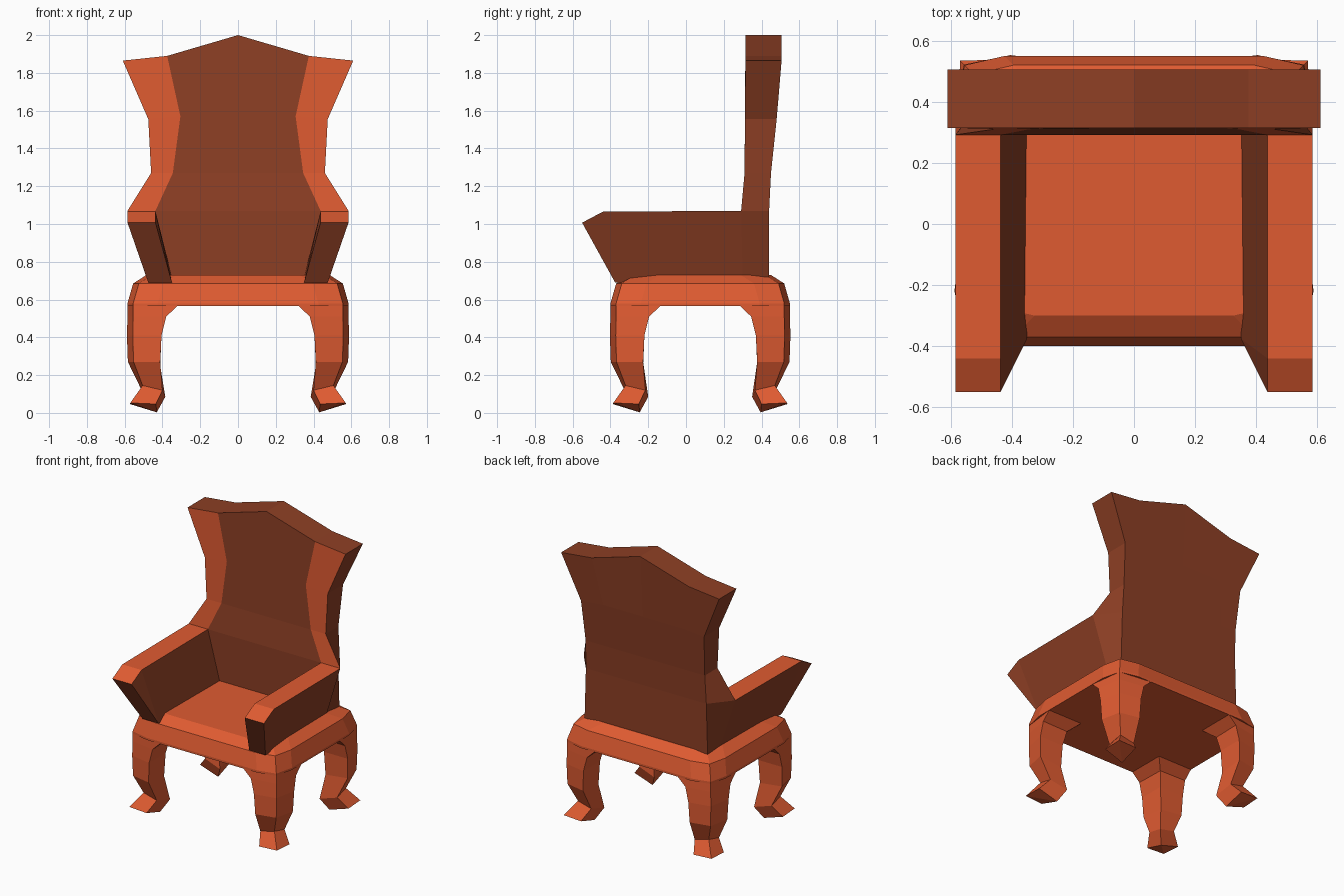
import bpy
import bmesh

if "Cube" in bpy.data.objects:
    bpy.data.objects.remove(bpy.data.objects["Cube"])


def material(name, rgb):
    m = bpy.data.materials.new(name)
    m.diffuse_color = (*rgb, 1.0)
    m.use_nodes = True
    m.node_tree.nodes["Principled BSDF"].inputs["Base Color"].default_value = m.diffuse_color
    return m


ORANGE = material("orange wood", (0.74, 0.105, 0.031))
BROWN = material("brown leather", (0.27, 0.050, 0.018))


def make(name, verts, faces, mats, rule=None):
    """Flat-shaded mesh object; rule(face) picks the material index."""
    mesh = bpy.data.meshes.new(name)
    mesh.from_pydata(verts, [], faces)
    for m in mats:
        mesh.materials.append(m)
    bm = bmesh.new()
    bm.from_mesh(mesh)
    bmesh.ops.recalc_face_normals(bm, faces=bm.faces)
    bm.normal_update()
    if rule:
        for f in bm.faces:
            f.material_index = rule(f)
    bm.to_mesh(mesh)
    bm.free()
    ob = bpy.data.objects.new(name, mesh)
    bpy.context.collection.objects.link(ob)
    return ob


def loft(rings):
    """Vertices and side faces joining equal-length closed rings."""
    n = len(rings[0])
    verts = [p for r in rings for p in r]
    faces = [(k * n + i, k * n + (i + 1) % n, (k + 1) * n + (i + 1) % n, (k + 1) * n + i)
             for k in range(len(rings) - 1) for i in range(n)]
    return verts, faces


CY = 0.075             # middle of the base in y
HX, HY = 0.585, 0.475  # half sizes of the base


# Seat frame: softened rectangle with splayed corners, bevelled towards the top
def frame_ring(hx, hy, z):
    corner = [(hx - 0.16, hy), (hx - 0.03, hy - 0.03), (hx, hy - 0.16)]
    pts = []
    for sx, sy in ((1, 1), (1, -1), (-1, -1), (-1, 1)):
        c = corner if sx * sy > 0 else corner[::-1]
        pts += [(sx * x, CY + sy * y, z) for x, y in c]
    return pts


rings = [frame_ring(HX - d, HY - d, z)
         for d, z in ((0, 0.565), (0, 0.58), (0.03, 0.685), (0.10, 0.73))]
v, f = loft(rings)
f += [tuple(range(12)), tuple(range(36, 48))]
make("seat_frame", v, f, [ORANGE])

# Cabriole legs: (side inset, side depth, side z, corner inset, corner z, inner inset, inner z)
LEG = [
    (0.265, 0.000, 0.567, 0.03, 0.567, 0.265, 0.567),
    (0.205, 0.000, 0.510, 0.03, 0.510, 0.200, 0.510),
    (0.180, -0.003, 0.410, 0.028, 0.410, 0.180, 0.410),
    (0.173, 0.002, 0.270, 0.032, 0.270, 0.173, 0.250),
    (0.185, 0.075, 0.120, 0.08, 0.145, 0.200, 0.085),
    (0.150, 0.012, 0.047, 0.015, 0.053, 0.155, 0.003),
]


def leg(name, sx, sy):
    def place(u, w, z):
        return (sx * (HX - u), CY + sy * (HY - w), z)
    rs = [[place(a, b, za), place(c, c, zc), place(b, a, za), place(d, d, zd)]
          for a, b, za, c, zc, d, zd in LEG]
    verts, faces = loft(rs)
    n = len(verts)
    # toe end, folded along the diagonal
    faces += [(n - 4, n - 3, n - 1), (n - 3, n - 2, n - 1)]
    make(name, verts, faces, [ORANGE])


for side, sx in (("right", 1), ("left", -1)):
    leg("front_leg_" + side, sx, -1)
    leg("back_leg_" + side, sx, 1)

# Backrest: (outer x, outer z, inner x, inner z, middle z, front y, back y, back outer x)
BACK = [
    (0.475, 0.72, 0.350, 0.72, 0.72, 0.300, 0.440, 0.475),
    (0.585, 1.07, 0.437, 1.07, 1.07, 0.292, 0.440, 0.465),
    (0.460, 1.27, 0.345, 1.27, 1.27, 0.310, 0.450, 0.460),
    (0.475, 1.555, 0.305, 1.57, 1.57, 0.312, 0.480, 0.475),
    (0.610, 1.865, 0.375, 1.89, 2.00, 0.315, 0.506, 0.610),
]


def back_ring(xo, zo, xi, zi, zm, yf, yb, xb):
    def row(o, y):
        i = min(xi, o - 0.05)
        return [(-o, y, zo), (-i, y, zi), (0, y, zm), (i, y, zi), (o, y, zo)]
    return row(xo, yf) + row(xb, yb)[::-1]


v, f = loft([back_ring(*r) for r in BACK])
for base in (0, 40):  # bottom and crest
    f += [(base + i, base + i + 1, base + 8 - i, base + 9 - i) for i in range(4)]


def wing_rule(face):  # front of the wings is orange, the rest brown
    c = face.calc_center_median()
    return 0 if face.normal.y < -0.8 and abs(c.x) > 0.3 and c.z > 1.05 else 1


make("backrest", v, f, [ORANGE, BROWN], wing_rule)

# Armrests: side profile (y, z), flaring outwards towards the top
ARM = [(0.30, 0.72), (0.292, 1.07), (-0.44, 1.065), (-0.55, 1.007), (-0.375, 0.69)]


def arm(name, s):
    def side(x_low, x_top):
        return [(s * (x_top if z > 0.9 else x_low), y, z) for y, z in ARM]
    verts, faces = loft([side(0.35, 0.437), side(0.475, 0.585)])
    for b in (0, 5):  # inner and outer panels
        faces += [(b, b + 1, b + 2, b + 4), (b + 2, b + 3, b + 4)]
    make(name, verts, faces, [ORANGE, BROWN],
         lambda face: 0 if face.normal.z > 0.6 else 1)


arm("armrest_right", 1)
arm("armrest_left", -1)
